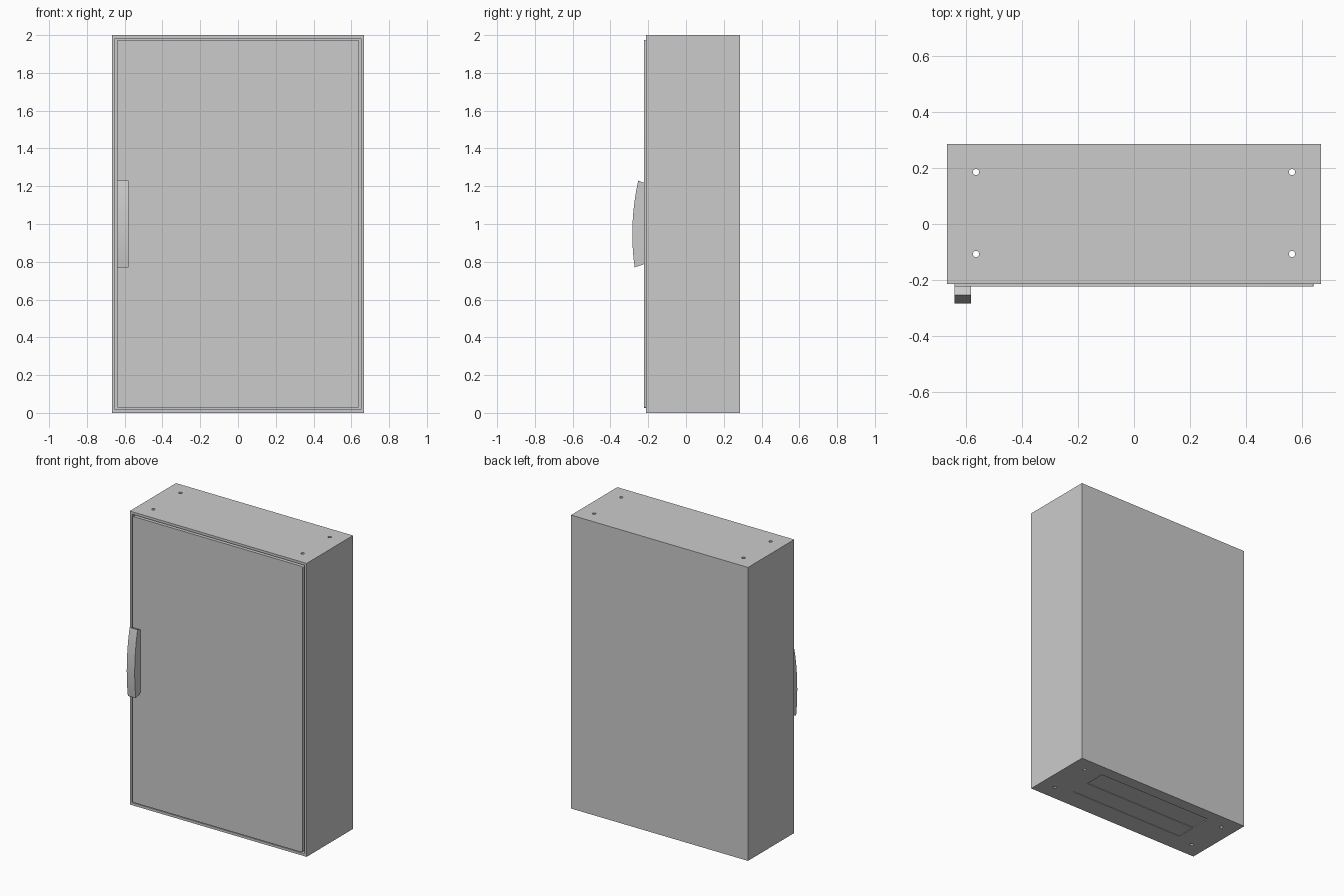
import bpy, bmesh, math
from mathutils import Matrix, Vector

if "Cube" in bpy.data.objects:
    bpy.data.objects.remove(bpy.data.objects["Cube"])

HALF_W, HEIGHT = 0.667, 2.0
FRONT, BACK = -0.213, 0.285


def finish(bm, name):
    bmesh.ops.recalc_face_normals(bm, faces=bm.faces)
    mesh = bpy.data.meshes.new(name)
    bm.to_mesh(mesh)
    bm.free()
    obj = bpy.data.objects.new(name, mesh)
    bpy.context.collection.objects.link(obj)
    return obj


def add_box(bm, lo, hi):
    lo, hi = Vector(lo), Vector(hi)
    mat = Matrix.Translation((lo + hi) / 2) @ Matrix.Diagonal((*(hi - lo), 1))
    return bmesh.ops.create_cube(bm, size=1, matrix=mat)["verts"]


def box(name, lo, hi):
    bm = bmesh.new()
    add_box(bm, lo, hi)
    return finish(bm, name)


def select_only(obj):
    bpy.ops.object.select_all(action='DESELECT')
    obj.select_set(True)
    bpy.context.view_layer.objects.active = obj


# Cabinet: rectangular rings (margin, y) run round the outside, into the
# door recess, past the inner lip and back along the hollow inside
rings = [(0, BACK), (0, FRONT), (0.017, FRONT), (0.017, -0.18),
         (0.05, -0.18), (0.05, -0.17), (0.01, -0.17), (0.01, BACK - 0.01)]
bm = bmesh.new()
loops = []
for m, y in rings:
    x = HALF_W - m
    loops.append([bm.verts.new(c) for c in
                  ((-x, y, m), (x, y, m), (x, y, HEIGHT - m), (-x, y, HEIGHT - m))])
for a, b in zip(loops, loops[1:]):
    for i in range(4):
        j = (i + 1) % 4
        bm.faces.new((a[i], a[j], b[j], b[i]))
bm.faces.new(loops[0])
bm.faces.new(loops[-1])
cabinet = finish(bm, "cabinet_body")

# Cutter: mounting holes through top and bottom, cable opening in the bottom
bm = bmesh.new()
for x in (-0.563, 0.563):
    for y in (-0.107, 0.185):
        bmesh.ops.create_cone(bm, cap_ends=True, segments=24, radius1=0.011,
                              radius2=0.011, depth=2.4,
                              matrix=Matrix.Translation((x, y, 1)))
add_box(bm, (-0.435, -0.075, -0.1), (0.435, 0.205, 0.05))
cutter = finish(bm, "hole_cutter")
cutter.hide_render = True
cut = cabinet.modifiers.new("holes", 'BOOLEAN')
cut.operation = 'DIFFERENCE'
cut.solver = 'EXACT'
cut.object = cutter
select_only(cabinet)
bpy.ops.object.modifier_apply(modifier=cut.name)
bpy.data.objects.remove(cutter)

# Two plates closing the cable opening, slightly recessed
box("front_cable_plate", (-0.435, -0.075, 0.003), (0.435, 0.058, 0.012))
box("rear_cable_plate", (-0.435, 0.058, 0.006), (0.435, 0.205, 0.015))

# Door with small rounded corners, standing just proud of the frame
bm = bmesh.new()
add_box(bm, (-0.64, -0.222, 0.026), (0.64, -0.185, 1.975))
corners = [e for e in bm.edges
           if abs(e.verts[0].co.y - e.verts[1].co.y) > 0.01]
bmesh.ops.bevel(bm, geom=corners, offset=0.008, segments=4,
                profile=0.5, affect='EDGES')
door = finish(bm, "door")

# Handle: bowed side profile extruded across its width
profile = [(-0.215, 1.215)]
for i in range(17):
    u = 1 - i / 8
    profile.append((-0.283 + 0.0095 * u + 0.0205 * u * u, 1 + 0.23 * u))
profile.append((-0.215, 0.79))
bm = bmesh.new()
face = bm.faces.new([bm.verts.new((-0.64, y, z)) for y, z in profile])
side = bmesh.ops.extrude_face_region(bm, geom=[face], use_keep_orig=True)
bmesh.ops.translate(bm, vec=(0.06, 0, 0), verts=[
    v for v in side["geom"] if isinstance(v, bmesh.types.BMVert)])
handle = finish(bm, "door_handle")

for obj in (cabinet, door, handle):
    select_only(obj)
    bpy.ops.object.shade_smooth_by_angle(angle=math.radians(30))
